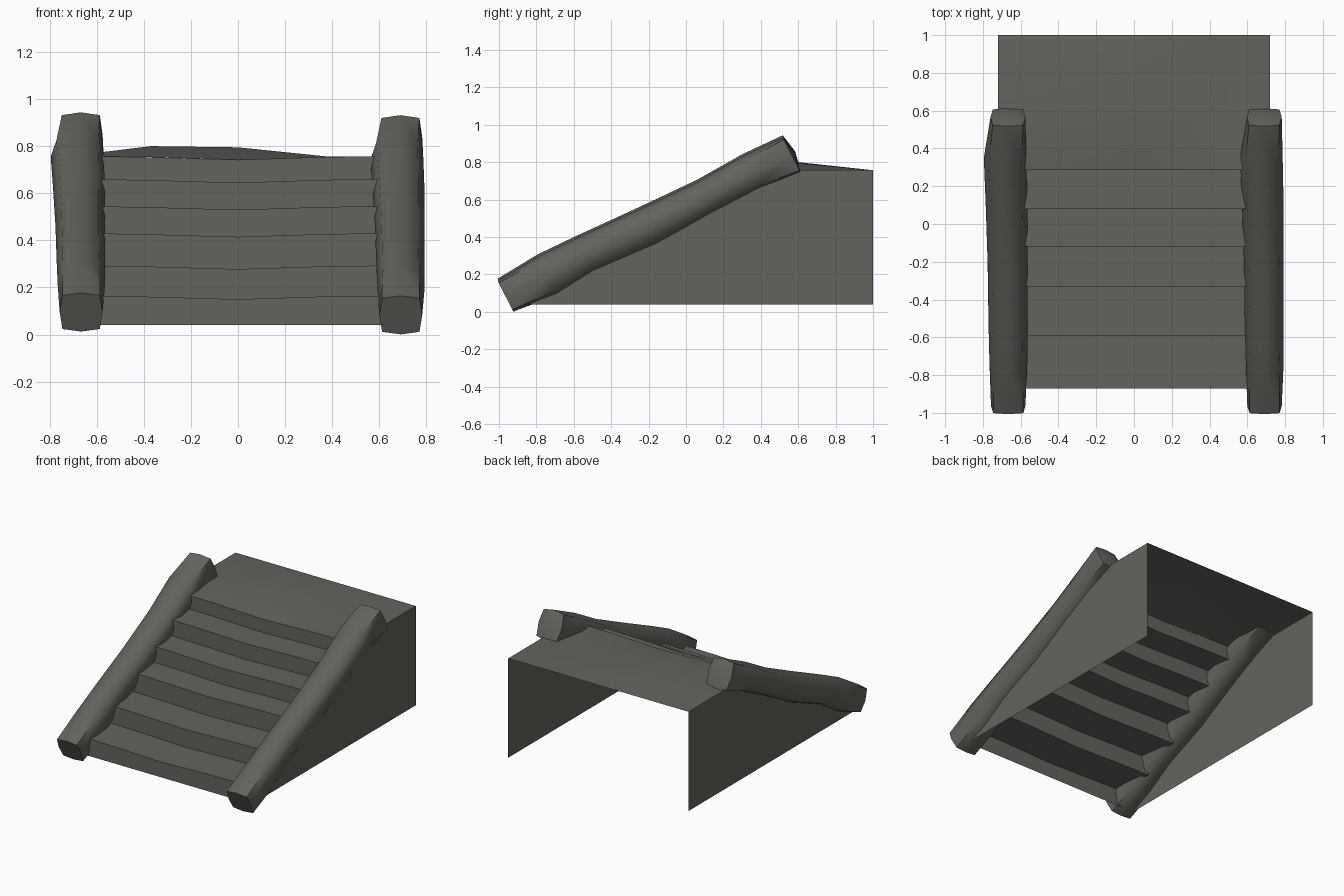
import bpy, bmesh, math
from mathutils import Vector

if "Cube" in bpy.data.objects:
    bpy.data.objects.remove(bpy.data.objects["Cube"])

stone = bpy.data.materials.new("dark grey stone")
stone.diffuse_color = (0.125, 0.125, 0.11, 1)
stone.use_nodes = True
stone.node_tree.nodes["Principled BSDF"].inputs["Base Color"].default_value = stone.diffuse_color


def make(name, bm, angle=60):
    bmesh.ops.recalc_face_normals(bm, faces=bm.faces)
    me = bpy.data.meshes.new(name)
    bm.to_mesh(me)
    bm.free()
    me.materials.append(stone)
    ob = bpy.data.objects.new(name, me)
    bpy.context.collection.objects.link(ob)
    bpy.ops.object.select_all(action='DESELECT')
    ob.select_set(True)
    bpy.context.view_layer.objects.active = ob
    bpy.ops.object.shade_smooth_by_angle(angle=math.radians(angle))
    return ob


def skin(bm, rows):
    """Bridge rows of points into a sheet."""
    vs = [[bm.verts.new(p) for p in r] for r in rows]
    for a, b in zip(vs, vs[1:]):
        for i in range(len(a) - 1):
            bm.faces.new((a[i], a[i + 1], b[i + 1], b[i]))


# worn steps: a zigzag profile that sags toward the middle
edge_y = [-0.87, -0.59, -0.33, -0.12, 0.08, 0.285]
edge_z = [0.165, 0.293, 0.43, 0.545, 0.66, 0.757]
profile = [(-0.87, 0.04, 0)]
for i, (y, z) in enumerate(zip(edge_y, edge_z)):
    profile.append((y, z, 0.015))
    if i < 5:
        profile.append((edge_y[i + 1], z, 0.015))
columns = [(-0.62, 0), (-0.37, 0.3), (0, 1), (0.37, 0.2), (0.62, 0)]
bm = bmesh.new()
skin(bm, [[(x, y, z - s * k) for x, k in columns] for y, z, s in profile])
make("steps", bm)

# top landing with a slight hump
bm = bmesh.new()
xs = [-0.72, -0.37, 0, 0.37, 0.72]
humps = [(0.285, [0, -0.004, -0.015, -0.003, 0]),
         (0.6, [0, 0.043, 0.038, 0, 0]),
         (1.0, [0, 0, 0, 0, 0])]
skin(bm, [[(x, y, 0.757 + h) for x, h in zip(xs, hs)] for y, hs in humps])
make("landing", bm)

# side walls, thin sheets whose sloping top runs inside the rails
outline = [(-0.87, 0.04), (1, 0.04), (1, 0.757), (0.35, 0.757), (-0.87, 0.14)]
for side, x in (("left", -0.72), ("right", 0.72)):
    bm = bmesh.new()
    bm.faces.new([bm.verts.new((x, y, z)) for y, z in outline])
    make(side + "_wall", bm)

# sloping rails: y, z, half thickness, x min, x max, roundness exponent
rings = [(-0.965, 0.095, 0.092, -0.757, -0.575, 0.4),
         (-0.74, 0.205, 0.115, -0.765, -0.565, 0.7),
         (-0.54, 0.315, 0.102, -0.77, -0.565, 0.8),
         (-0.205, 0.463, 0.107, -0.775, -0.565, 0.8),
         (0.10, 0.62, 0.095, -0.785, -0.565, 0.8),
         (0.35, 0.755, 0.100, -0.795, -0.57, 0.7),
         (0.565, 0.85, 0.105, -0.76, -0.575, 0.4)]
slope = math.radians(27)
along = Vector((0, math.cos(slope), math.sin(slope)))
up = Vector((0, -math.sin(slope), math.cos(slope)))


def soft(v, p):
    return 0 if abs(v) < 1e-6 else math.copysign(abs(v) ** p, v)


def rail(name, shift):
    bm = bmesh.new()
    loops = []
    for y, z, h, x0, x1, p in rings:
        c = Vector(((x0 + x1) / 2, y, z)) + shift
        loop = []
        for k in range(8):
            a = math.pi * k / 4
            q = c + Vector((soft(math.cos(a), p) * (x1 - x0) / 2, 0, 0))
            loop.append(bm.verts.new(q + up * (soft(math.sin(a), p) * h)))
        loops.append(loop)
    for a, b in zip(loops, loops[1:]):
        for k in range(8):
            bm.faces.new((a[k], a[(k + 1) % 8], b[(k + 1) % 8], b[k]))
    bm.faces.new(loops[0])
    # slightly domed upper end
    tip = sum((v.co for v in loops[-1]), Vector()) / 8 + along * 0.02
    tip = bm.verts.new(tip)
    for k in range(8):
        bm.faces.new((loops[-1][k], loops[-1][(k + 1) % 8], tip))
    make(name, bm)


rail("left_rail", Vector((0, 0, 0)))
rail("right_rail", Vector((1.357, 0, -0.012)))
